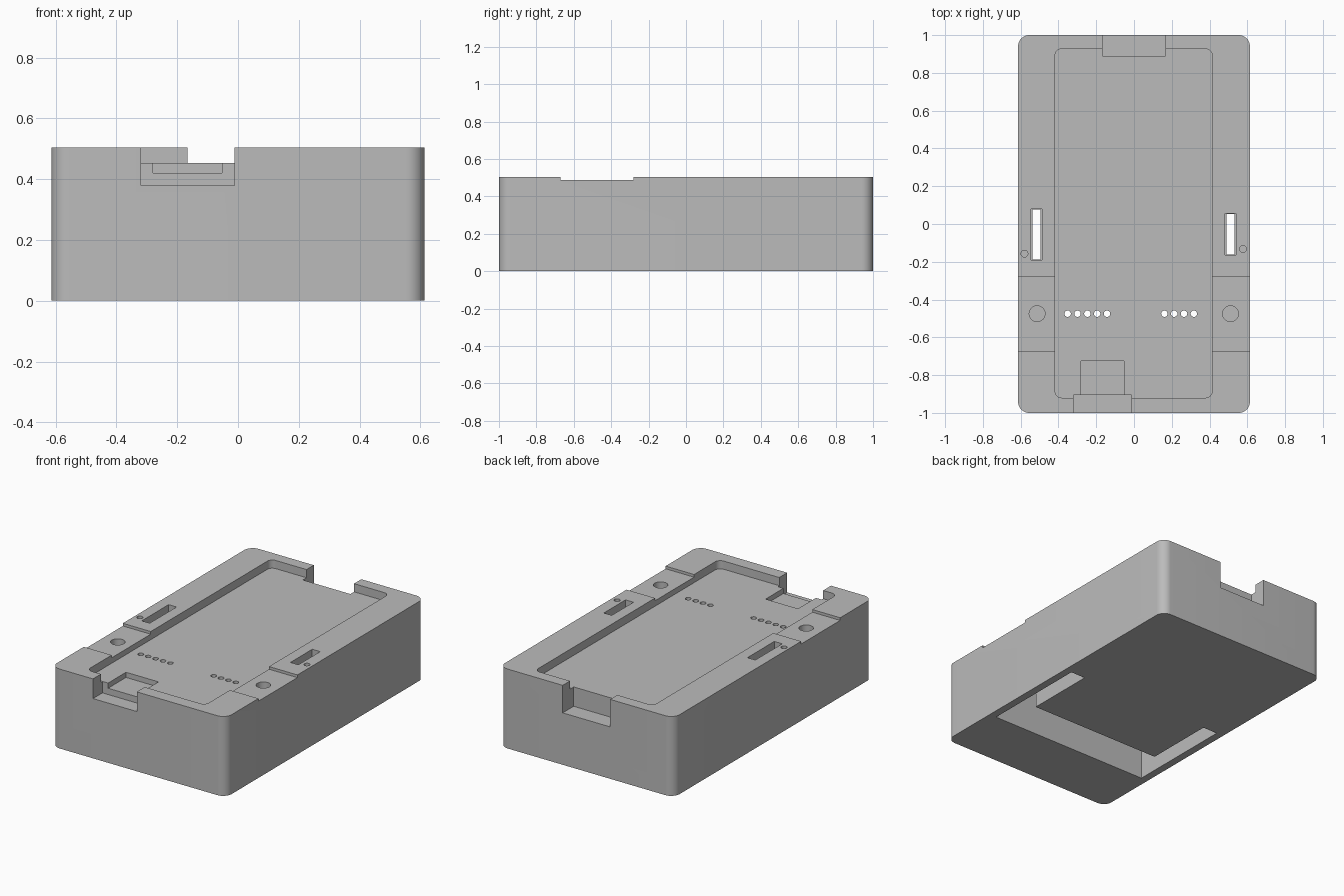
import bpy, bmesh, math
from mathutils import Vector

cube = bpy.data.objects.get("Cube")
if cube:
    bpy.data.objects.remove(cube, do_unlink=True)

grey = bpy.data.materials.new("plain grey")
grey.use_nodes = True
COLOUR = (0.5, 0.5, 0.5, 1)
grey.diffuse_color = COLOUR
grey.node_tree.nodes["Principled BSDF"].inputs["Base Color"].default_value = COLOUR

TOP = 0.505
OVER = TOP + 0.1   # cutters overshoot the top
UNDER = -0.1       # and the bottom


def prism(name, outline, z0, z1):
    """Upright solid from a closed outline."""
    bm = bmesh.new()
    face = bm.faces.new([bm.verts.new((x, y, z0)) for x, y in outline])
    up = bmesh.ops.extrude_face_region(bm, geom=[face])["geom"]
    bmesh.ops.translate(bm, vec=Vector((0, 0, z1 - z0)),
                        verts=[v for v in up if isinstance(v, bmesh.types.BMVert)])
    bmesh.ops.recalc_face_normals(bm, faces=bm.faces)
    mesh = bpy.data.meshes.new(name)
    bm.to_mesh(mesh)
    bm.free()
    mesh.materials.append(grey)
    obj = bpy.data.objects.new(name, mesh)
    bpy.context.collection.objects.link(obj)
    return obj


def rect(x0, x1, y0, y1, r=0.0, steps=8):
    """Rectangle outline, with rounded corners when r is given."""
    if not r:
        return [(x0, y0), (x1, y0), (x1, y1), (x0, y1)]
    centres = [(x1 - r, y1 - r), (x0 + r, y1 - r), (x0 + r, y0 + r), (x1 - r, y0 + r)]
    return [(cx + r * math.cos(a), cy + r * math.sin(a))
            for q, (cx, cy) in enumerate(centres)
            for a in [(q + i / steps) * math.pi / 2 for i in range(steps + 1)]]


def circle(x, y, r, n=24):
    return [(x + r * math.cos(math.tau * i / n), y + r * math.sin(math.tau * i / n))
            for i in range(n)]


# Rounded block
body = prism("dock_body", rect(-0.614, 0.614, -1, 1, 0.06, 12), 0, TOP)


def cut(outline, z0, z1=OVER):
    """Subtract a prism from the body."""
    tool = prism("cutter", outline, z0, z1)
    tool.hide_render = True
    mod = body.modifiers.new("cut", "BOOLEAN")
    mod.operation, mod.solver, mod.object = "DIFFERENCE", "EXACT", tool
    bpy.context.view_layer.objects.active = body
    bpy.ops.object.modifier_apply(modifier=mod.name)
    mesh = tool.data
    bpy.data.objects.remove(tool, do_unlink=True)
    bpy.data.meshes.remove(mesh)


# Main tray with shallow bands across both rims
cut(rect(-0.418, 0.414, -0.92, 0.927, 0.035), 0.453)
for x0, x1 in ((-0.7, -0.4), (0.4, 0.7)):
    cut(rect(x0, x1, -0.672, -0.28), 0.488)

# Back notch, front plug notch and its pocket
cut(rect(-0.167, 0.167, 0.89, 1.1), 0.33)
cut(rect(-0.32, -0.012, -1.1, -0.905), 0.38)
cut(rect(-0.28, -0.052, -0.95, -0.725), 0.42)

# U-shaped wiring channel underneath
cut([(-0.565, -0.605), (0.565, -0.605), (0.565, 0.093), (0.462, 0.093),
     (0.462, -0.36), (-0.462, -0.36), (-0.462, 0.093), (-0.565, 0.093)],
    UNDER, 0.35)

# Stepped slots down into the channel
for x, y0, y1 in ((-0.516, -0.19, 0.08), (0.511, -0.163, 0.056)):
    cut(rect(x - 0.028, x + 0.028, y0, y1), 0.42)
    cut(rect(x - 0.021, x + 0.021, y0 + 0.002, y1 - 0.002), 0.3)

# Blind round pockets and small indicator holes on the rims
for x in (-0.513, 0.511):
    cut(circle(x, -0.475, 0.042, 32), 0.44)
for x, y in ((-0.58, -0.157), (0.577, -0.132)):
    cut(circle(x, y, 0.018), 0.42)

# Rows of contact pin holes
for start, count in ((-0.351, 5), (0.161, 4)):
    for i in range(count):
        cut(circle(start + 0.052 * i, -0.475, 0.017), 0.3)

bpy.ops.object.select_all(action="DESELECT")
body.select_set(True)
bpy.context.view_layer.objects.active = body
bpy.ops.object.shade_smooth_by_angle(angle=math.radians(30))
